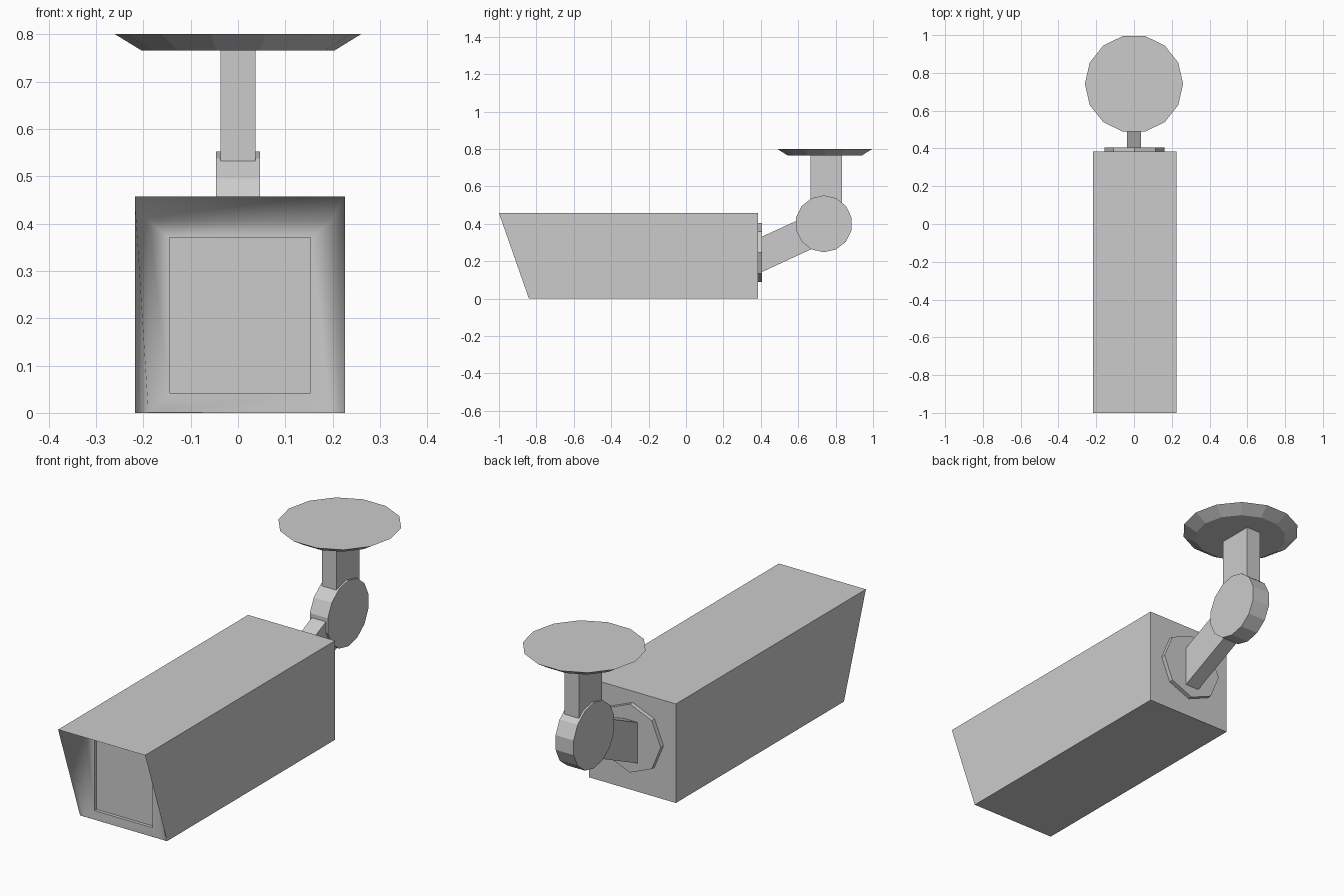
import bpy, bmesh
from math import pi
from mathutils import Matrix

if "Cube" in bpy.data.objects:
    bpy.data.objects.remove(bpy.data.objects["Cube"])


def finish(name, bm):
    bmesh.ops.recalc_face_normals(bm, faces=bm.faces)
    mesh = bpy.data.meshes.new(name)
    bm.to_mesh(mesh)
    bm.free()
    obj = bpy.data.objects.new(name, mesh)
    bpy.context.collection.objects.link(obj)
    return obj


def disc(name, centre, r_bottom, r_top, depth, sides, rot):
    bm = bmesh.new()
    bmesh.ops.create_cone(bm, cap_ends=True, segments=sides, radius1=r_bottom,
                          radius2=r_top, depth=depth,
                          matrix=Matrix.Translation(centre) @ rot)
    return finish(name, bm)


def side_profile(name, points, x0, x1):
    """Extrude a y-z outline along x."""
    bm = bmesh.new()
    face = bm.faces.new([bm.verts.new((x0, y, z)) for y, z in points])
    ext = bmesh.ops.extrude_face_region(bm, geom=[face])
    verts = [g for g in ext["geom"] if isinstance(g, bmesh.types.BMVert)]
    bmesh.ops.translate(bm, verts=verts, vec=(x1 - x0, 0, 0))
    return finish(name, bm)


# camera housing with slanted hood and recessed front
MID = 0.004
bm = bmesh.new()


def ring(half, y_low, y_high, z_low, z_high):
    return [bm.verts.new((MID + sx * half, y, z)) for sx, y, z in
            ((-1, y_low, z_low), (1, y_low, z_low), (1, y_high, z_high), (-1, y_high, z_high))]


def bridge(a, b):
    return [bm.faces.new((a[i], a[(i + 1) % 4], b[(i + 1) % 4], b[i])) for i in range(4)]


back = ring(0.222, 0.385, 0.385, 0, 0.457)
rim = ring(0.222, -0.84, -1.0, 0, 0.457)
recess = ring(0.193, -0.84, -0.84, 0.001, 0.405)
frame = ring(0.149, -0.84, -0.84, 0.042, 0.37)
glass = ring(0.149, -0.825, -0.825, 0.042, 0.37)
bm.faces.new(back)
bridge(back, rim)
soft = bridge(rim, recess) + bridge(recess, frame)
bridge(frame, glass)
bm.faces.new(glass)
for f in soft:
    f.smooth = True
for loop in (rim, frame):
    for i in range(4):
        bm.edges.get((loop[i], loop[(i + 1) % 4])).smooth = False
finish("camera_housing", bm)

# octagonal plate on the rear of the housing
disc("rear_plate", (0.003, 0.393, 0.247), 0.158, 0.158, 0.024, 8, Matrix.Rotation(pi / 2, 4, 'X'))

# sloping arm, round joint and drop post
side_profile("arm", [(0.39, 0.135), (0.39, 0.324), (0.70, 0.466), (0.70, 0.278)], -0.036, 0.036)
joint_rot = Matrix.Rotation(pi / 2, 4, 'Y') @ Matrix.Rotation(pi / 2, 4, 'Z')
disc("joint", (0, 0.737, 0.40), 0.152, 0.152, 0.092, 14, joint_rot)
side_profile("post", [(0.665, 0.45), (0.833, 0.45), (0.833, 0.77), (0.665, 0.77)], -0.037, 0.037)

# ceiling mount
disc("ceiling_mount", (0, 0.742, 0.7825), 0.203, 0.26, 0.035, 14, Matrix.Rotation(pi / 2, 4, 'Z'))
